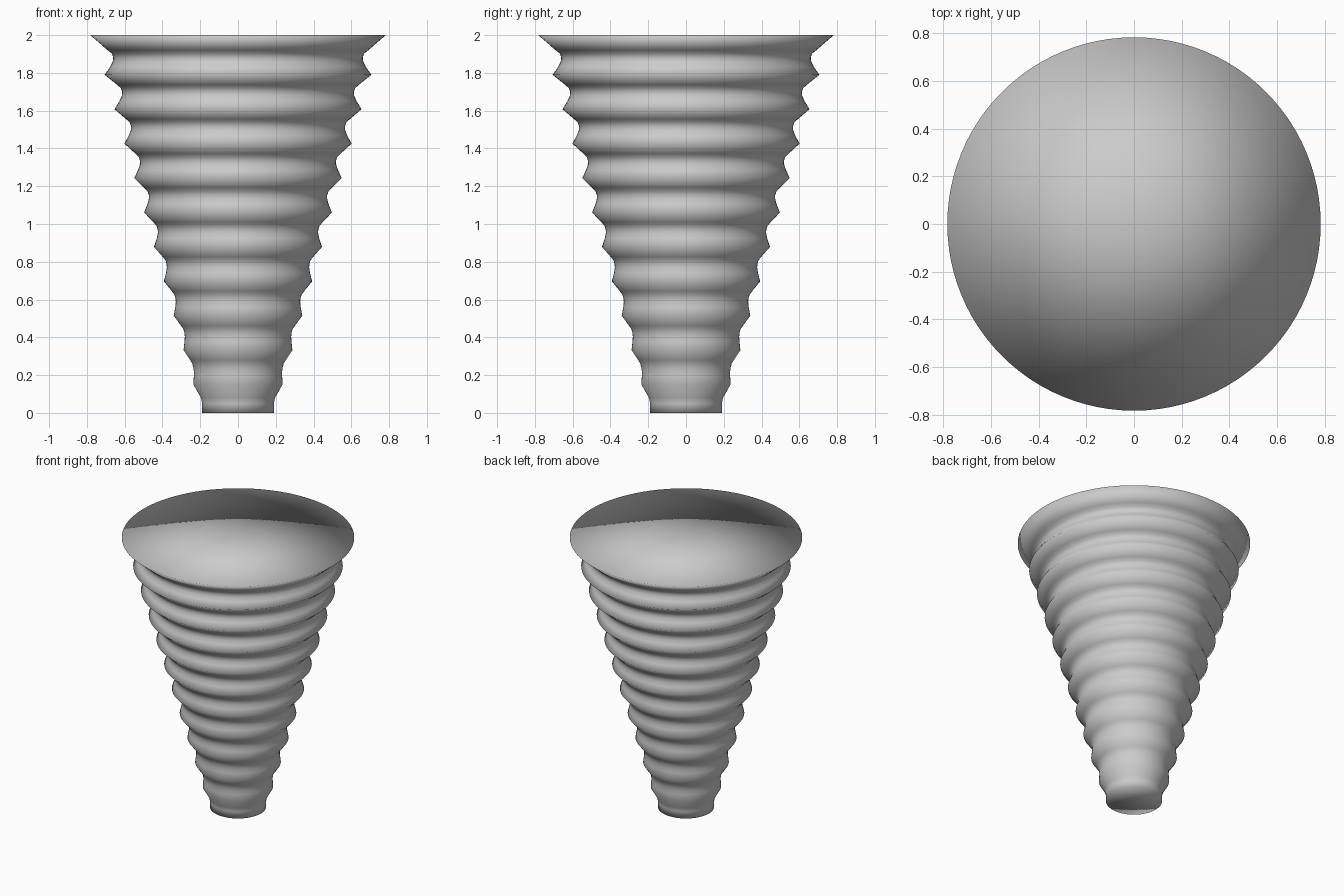
import bpy, bmesh, math

if "Cube" in bpy.data.objects:
    bpy.data.objects.remove(bpy.data.objects["Cube"])

SIDES = 96
STEP = 0.1822          # spacing of the ridges
RIDGE_0 = 0.15         # height of the lowest ridge
# one groove: (height above ridge, radius relative to the ridge line)
GROOVE = [(0.0, 1.0), (0.045, 0.94), (0.072, 0.912), (0.092, 0.902),
          (0.112, 0.905), (0.13, 0.928)]


def ridge_radius(z):
    return 0.193 + 0.2865 * z


# side profile: base collar, ten ridges, flared rim
profile = [(0.19, 0.0), (0.19, 0.05), (0.196, 0.08)]
for i in range(10):
    for dz, k in GROOVE:
        z = RIDGE_0 + i * STEP + dz
        profile.append((ridge_radius(z) * k, z))
profile.append((0.783, 2.0))

# revolve the profile and close both ends
bm = bmesh.new()
rings = []
for r, z in profile:
    rings.append([bm.verts.new((r * math.cos(2 * math.pi * j / SIDES),
                                r * math.sin(2 * math.pi * j / SIDES), z))
                  for j in range(SIDES)])
for lo, hi in zip(rings, rings[1:]):
    for j in range(SIDES):
        n = (j + 1) % SIDES
        bm.faces.new((lo[j], lo[n], hi[n], hi[j]))
for ring, z in ((rings[0], 0.0), (rings[-1], 2.0)):
    centre = bm.verts.new((0, 0, z))
    for j in range(SIDES):
        n = (j + 1) % SIDES
        bm.faces.new((ring[j], ring[n], centre) if z else (ring[n], ring[j], centre))
for f in bm.faces:
    f.smooth = True

mesh = bpy.data.meshes.new("ridged_cone")
bm.to_mesh(mesh)
bm.free()
obj = bpy.data.objects.new("ridged_cone", mesh)
bpy.context.collection.objects.link(obj)
